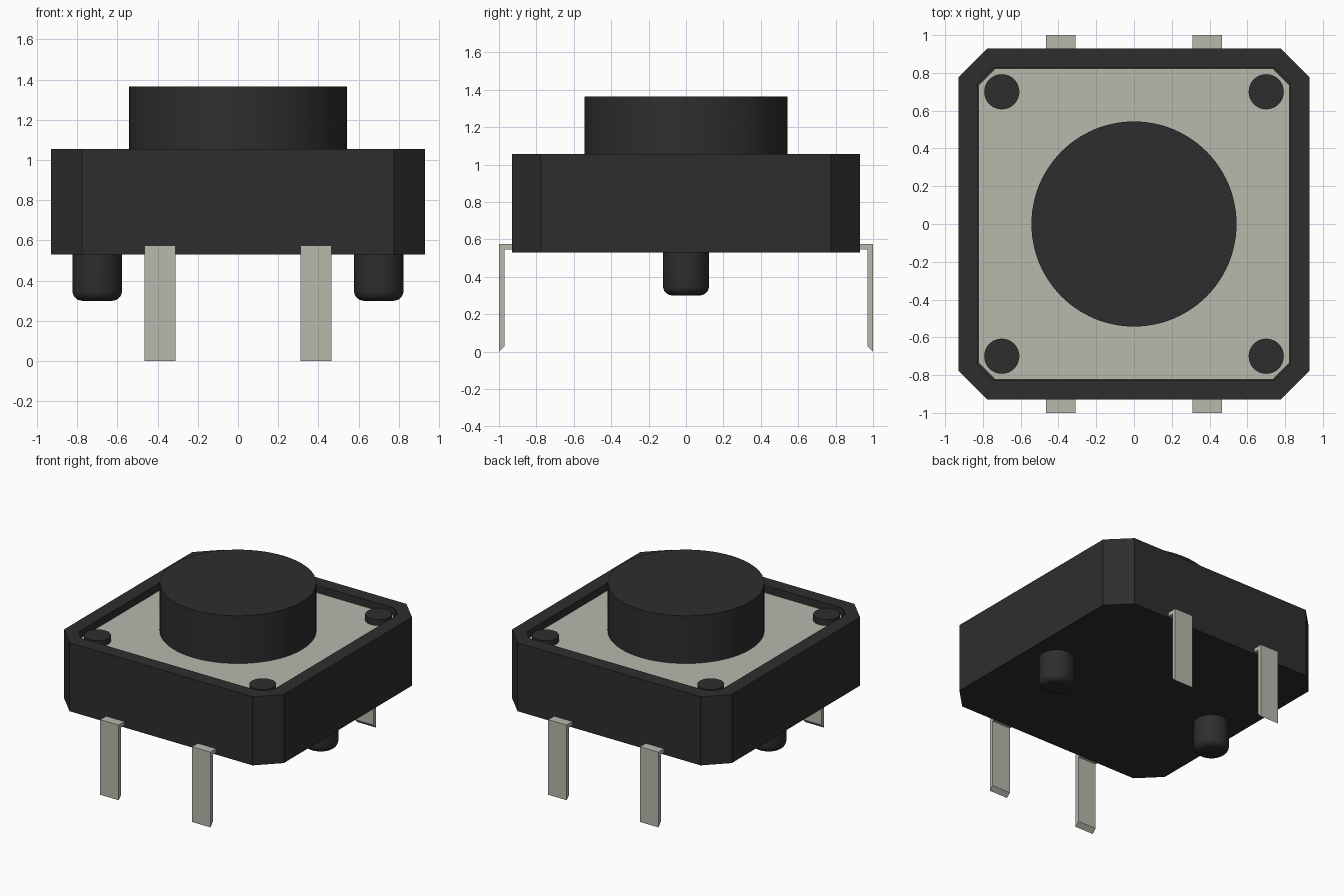
import bpy, bmesh, math

cube = bpy.data.objects.get("Cube")
if cube:
    bpy.data.objects.remove(cube, do_unlink=True)


def material(name, color):
    m = bpy.data.materials.new(name)
    m.use_nodes = True
    m.diffuse_color = (*color, 1)
    m.node_tree.nodes["Principled BSDF"].inputs["Base Color"].default_value = (*color, 1)
    return m


black = material("black plastic", (0.027, 0.027, 0.027))
metal = material("pale metal", (0.48, 0.48, 0.42))


def stack(name, rings, mat, smooth=False):
    """Skin a closed solid through a list of equal-length vertex rings."""
    bm = bmesh.new()
    loops = [[bm.verts.new(p) for p in ring] for ring in rings]
    n = len(loops[0])
    for a, b in zip(loops, loops[1:]):
        for i in range(n):
            j = (i + 1) % n
            bm.faces.new((a[i], a[j], b[j], b[i]))
    bm.faces.new(loops[0][::-1])
    bm.faces.new(loops[-1])
    bmesh.ops.recalc_face_normals(bm, faces=bm.faces)
    me = bpy.data.meshes.new(name)
    bm.to_mesh(me)
    bm.free()
    me.materials.append(mat)
    ob = bpy.data.objects.new(name, me)
    bpy.context.collection.objects.link(ob)
    if smooth:
        bpy.ops.object.select_all(action='DESELECT')
        ob.select_set(True)
        bpy.context.view_layer.objects.active = ob
        bpy.ops.object.shade_smooth_by_angle(angle=math.radians(35))
    return ob


def octagon(half, cut, z):
    """Square ring with chamfered corners."""
    a, b = half, half - cut
    return [(a, -b, z), (a, b, z), (b, a, z), (-b, a, z),
            (-a, b, z), (-a, -b, z), (-b, -a, z), (b, -a, z)]


def circle(cx, cy, r, z, n):
    return [(cx + r * math.cos(math.tau * i / n), cy + r * math.sin(math.tau * i / n), z)
            for i in range(n)]


# Housing with a shallow recess in its top
stack("housing", [octagon(0.93, 0.155, 0.53), octagon(0.93, 0.155, 1.055),
                  octagon(0.825, 0.075, 1.055), octagon(0.825, 0.075, 0.985)], black)

# Metal cover plate lying in the recess
stack("cover_plate", [octagon(0.822, 0.085, 0.98), octagon(0.822, 0.085, 1.0)], metal)

# Round push button
stack("button", [circle(0, 0, 0.543, z, 96) for z in (0.99, 1.365)], black, True)

# Rivets at the plate corners
for sx, side in ((1, "left"), (-1, "right")):
    for sy, end in ((-1, "front"), (1, "back")):
        stack(f"rivet_{end}_{side}",
              [circle(sx * 0.7, sy * 0.7, 0.093, z, 40) for z in (0.99, 1.045)], black, True)

# Locating pegs with rounded lower edges
PEG_R, ROUND, PEG_Z = 0.123, 0.05, 0.30
for sx, side in ((1, "left"), (-1, "right")):
    rings = []
    for k in range(7):
        t = math.pi / 2 * k / 6
        rings.append(circle(sx * 0.7, 0, PEG_R - ROUND + ROUND * math.sin(t),
                            PEG_Z + ROUND - ROUND * math.cos(t), 40))
    rings.append(circle(sx * 0.7, 0, PEG_R, 0.54, 40))
    stack(f"peg_{side}", rings, black, True)

# Bent terminal legs: L-shaped side profile (y, z) with a bevelled tip
PROFILE = [(0.90, 0.575), (1.0, 0.575), (1.0, 0.0), (0.97, 0.03), (0.97, 0.545), (0.90, 0.545)]
for sx, side in ((1, "left"), (-1, "right")):
    for sy, end in ((-1, "front"), (1, "back")):
        stack(f"leg_{end}_{side}",
              [[(sx * 0.388 + dx, sy * y, z) for y, z in PROFILE] for dx in (-0.078, 0.078)],
              metal)
